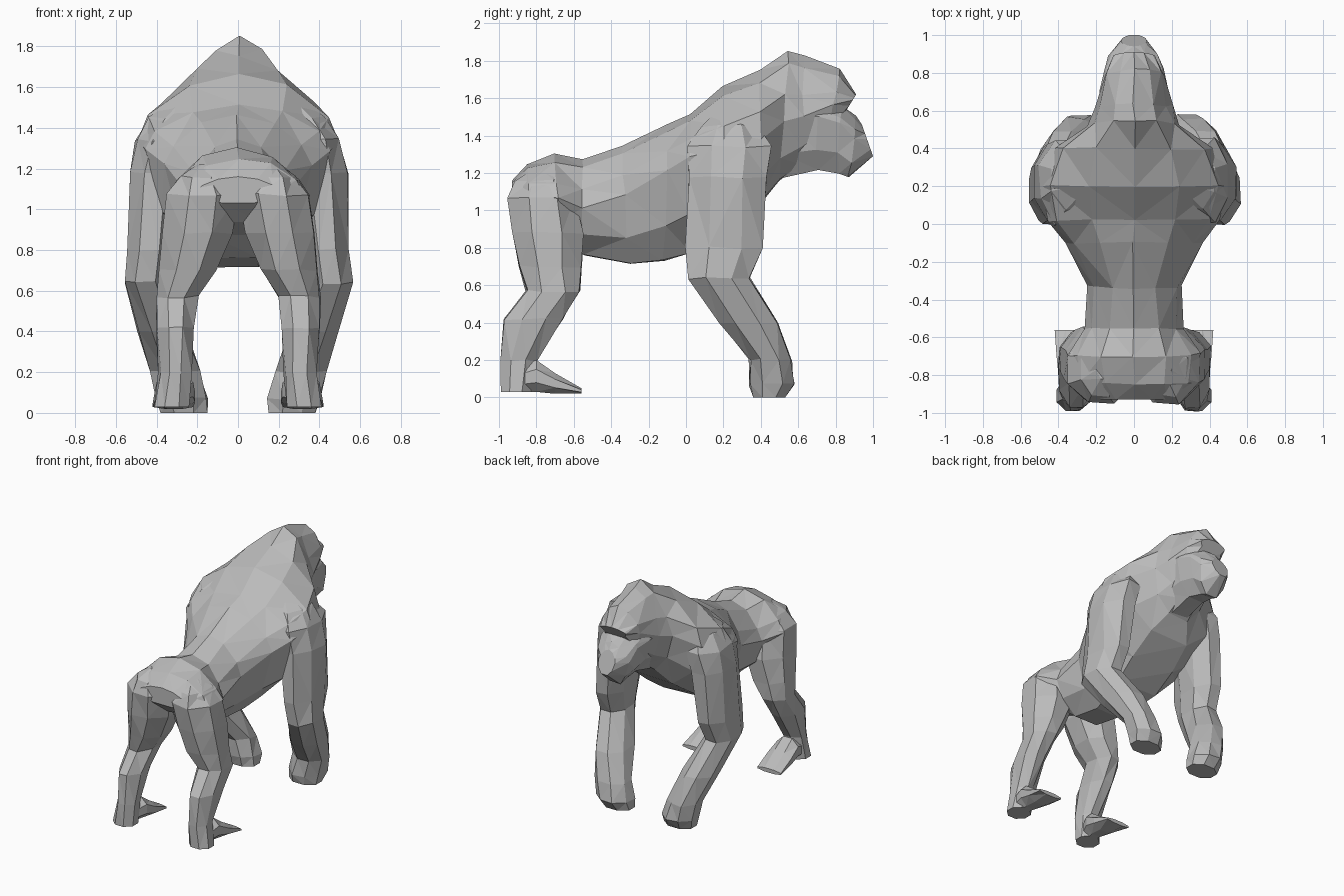
import bpy
import bmesh
import math
import random

random.seed(4)
if "Cube" in bpy.data.objects:
    bpy.data.objects.remove(bpy.data.objects["Cube"], do_unlink=True)

GREY = (0.5, 0.5, 0.5, 1)
fur = bpy.data.materials.new("grey fur")
fur.use_nodes = True
fur.diffuse_color = GREY
fur.node_tree.nodes["Principled BSDF"].inputs["Base Color"].default_value = GREY


def loft(name, rings, jitter=0.008):
    """Skin a list of equal point rings, cap both ends, facet into triangles."""
    bm = bmesh.new()
    loops = []
    for i, ring in enumerate(rings):
        inner = 0 < i < len(rings) - 1
        amount = jitter if inner else 0
        loops.append([bm.verts.new([c + random.uniform(-amount, amount) for c in point])
                      for point in ring])
    count = len(loops[0])
    for a, b in zip(loops, loops[1:]):
        for i in range(count):
            j = (i + 1) % count
            bm.faces.new((a[i], a[j], b[j], b[i]))
    bm.faces.new(loops[0])
    bm.faces.new(loops[-1])
    bmesh.ops.triangulate(bm, faces=bm.faces[:], quad_method='SHORT_EDGE')
    bmesh.ops.recalc_face_normals(bm, faces=bm.faces[:])
    mesh = bpy.data.meshes.new(name)
    bm.to_mesh(mesh)
    bm.free()
    mesh.materials.append(fur)
    part = bpy.data.objects.new(name, mesh)
    bpy.context.collection.objects.link(part)
    return part


def body_ring(y_top, y_bottom, top, mid, bottom, width):
    """Symmetric upright section, ridged on top and tucked in below."""
    rise, drop = top - mid, mid - bottom
    half = [(width * 0.48, top - rise * 0.17),
            (width * 0.88, mid + rise * 0.38),
            (width, mid),
            (width * 0.82, mid - drop * 0.6),
            (width * 0.38, bottom)]
    outline = [(0, top)] + half + [(-x, z) for x, z in reversed(half)]
    slope = (y_bottom - y_top) / (bottom - top)
    return [(x, y_top + slope * (z - top), z) for x, z in outline]


def box_ring(u0, u1, v0, v1):
    """Eight-sided outline filling a rectangle."""
    points = []
    for i in range(8):
        angle = (i + 0.5) * math.pi / 4
        grow = 1 / math.cos(math.pi / 8)
        points.append(((u0 + u1) / 2 + (u1 - u0) / 2 * grow * math.cos(angle),
                       (v0 + v1) / 2 + (v1 - v0) / 2 * grow * math.sin(angle)))
    return points


def limb(name, side, sections):
    """Limb from level sections: height, back, front, inner, outer."""
    rings = []
    for z, back, front, inner, outer in sections:
        rings.append([(side * x, y, z) for x, y in box_ring(inner, outer, back, front)])
    return loft(name, rings)


def foot(name, side, sections):
    """Foot from upright sections: depth, inner, outer, sole, top."""
    rings = []
    for y, inner, outer, sole, top in sections:
        rings.append([(side * x, y, z) for x, z in box_ring(inner, outer, sole, top)])
    return loft(name, rings, 0)


# Torso running from rump through neck and skull to the overhanging brow
torso = [
    (-.93, -.93, 1.16, 1.09, 1.03, .2),
    (-.85, -.83, 1.25, 1.08, .94, .32),
    (-.7, -.68, 1.3, 1.06, .87, .35),
    (-.55, -.55, 1.28, 1.02, .76, .26),
    (-.35, -.3, 1.35, 1.08, .71, .25),
    (-.1, -.12, 1.47, 1.22, .73, .36),
    (.02, .02, 1.52, 1.29, .78, .46),
    (.2, .2, 1.67, 1.33, .9, .5),
    (.4, .4, 1.75, 1.38, 1.04, .42),
    (.55, .5, 1.85, 1.47, 1.16, .24),
    (.63, .62, 1.82, 1.5, 1.24, .2),
    (.82, .76, 1.75, 1.56, 1.36, .16),
    (.91, .86, 1.62, 1.59, 1.54, .11),
]
loft("torso_and_skull", [body_ring(*s) for s in torso])

# Muzzle and heavy jaw, full at the cheeks
muzzle = [
    (.55, .5, 1.62, 1.5, 1.17, .18),
    (.7, .7, 1.61, 1.5, 1.22, .18),
    (.83, .81, 1.57, 1.46, 1.2, .16),
    (.91, .87, 1.5, 1.38, 1.18, .13),
    (.94, 1.0, 1.46, 1.38, 1.29, .07),
]
loft("muzzle", [body_ring(*s) for s in muzzle])

# Arms with knuckled hands, legs and feet
arm_sections = [
    (1.54, .17, .29, .2, .3),
    (1.45, .08, .39, .2, .43),
    (1.34, .0, .45, .24, .5),
    (1.18, .02, .43, .28, .535),
    (.8, .0, .41, .33, .54),
    (.64, .02, .34, .35, .56),
    (.4, .18, .49, .26, .49),
    (.2, .34, .56, .19, .43),
    (.07, .34, .58, .15, .4),
    (0, .36, .53, .15, .38),
]
leg_sections = [
    (1.22, -.82, -.66, .12, .2),
    (1.16, -.91, -.62, .07, .28),
    (1.07, -.95, -.59, .0, .345),
    (.88, -.93, -.55, .03, .37),
    (.7, -.89, -.56, .11, .39),
    (.57, -.85, -.57, .2, .4),
    (.42, -.97, -.66, .22, .4),
    (.2, -.99, -.8, .23, .385),
    (.03, -.99, -.83, .24, .41),
]
foot_sections = [
    (-.92, .27, .38, .03, .15),
    (-.8, .22, .4, .03, .2),
    (-.7, .21, .41, .02, .13),
    (-.56, .22, .42, .02, .05),
]
for side, label in ((1, "left"), (-1, "right")):
    limb(label + "_arm", side, arm_sections)
    limb(label + "_leg", side, leg_sections)
    foot(label + "_foot", side, foot_sections)
